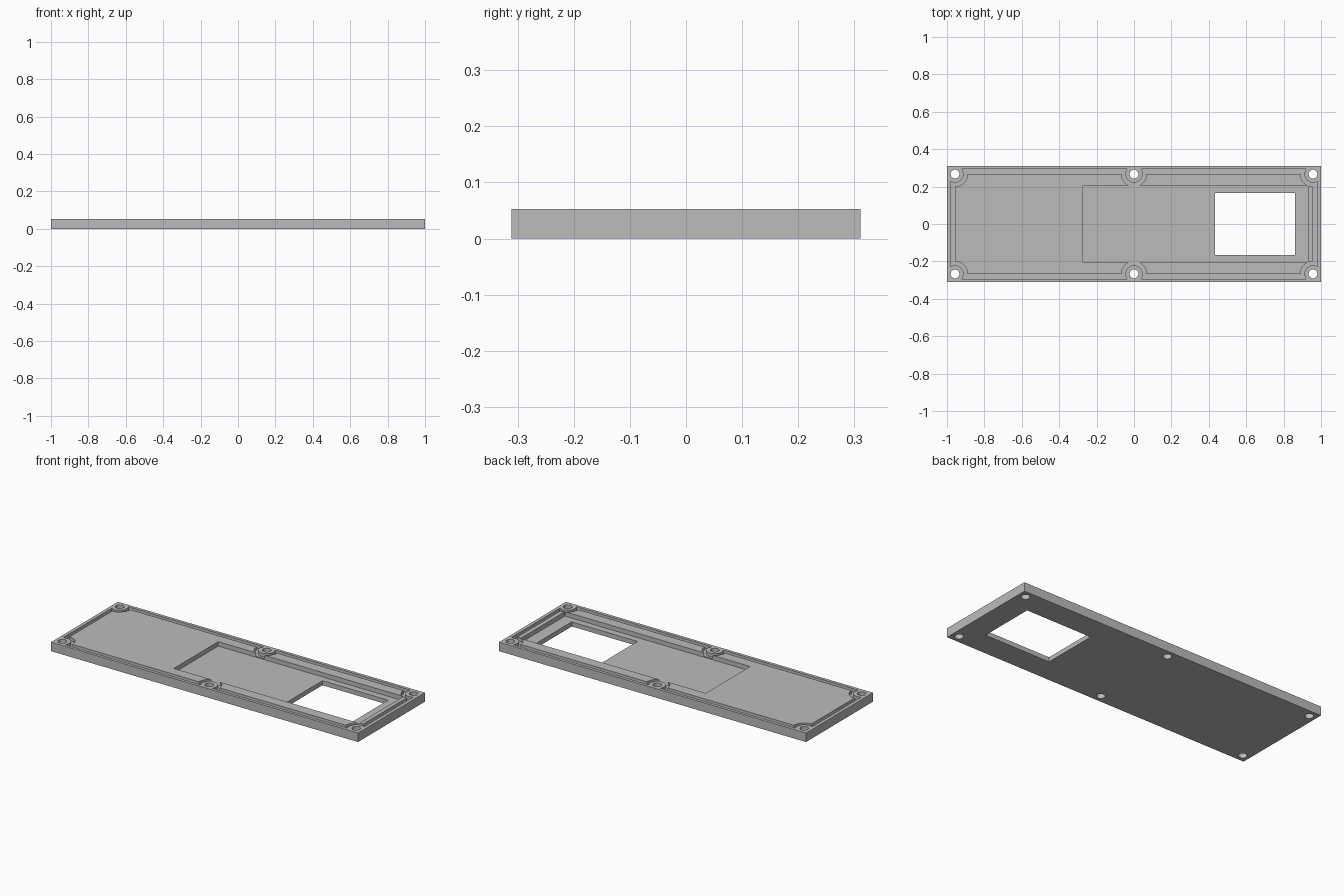
import bpy, bmesh
from math import pi, acos, asin, sin, cos

if "Cube" in bpy.data.objects:
    bpy.data.objects.remove(bpy.data.objects["Cube"], do_unlink=True)

HEIGHT = 0.053
HOLE_X, HOLE_Y = 0.957, 0.267

grey = bpy.data.materials.new("plain grey")
grey.use_nodes = True
grey.diffuse_color = (0.5, 0.5, 0.5, 1)
grey.node_tree.nodes["Principled BSDF"].inputs["Base Color"].default_value = (0.5, 0.5, 0.5, 1)


def finish(bm, name):
    bmesh.ops.recalc_face_normals(bm, faces=bm.faces)
    mesh = bpy.data.meshes.new(name)
    bm.to_mesh(mesh)
    bm.free()
    mesh.materials.append(grey)
    obj = bpy.data.objects.new(name, mesh)
    bpy.context.collection.objects.link(obj)
    return obj


def block(name, x0, x1, y, z0, z1):
    """Box from x0 to x1 and z0 to z1, symmetric in y."""
    bm = bmesh.new()
    bmesh.ops.create_cube(bm, size=1)
    for v in bm.verts:
        v.co = (x1 if v.co.x > 0 else x0, y if v.co.y > 0 else -y, z1 if v.co.z > 0 else z0)
    return finish(bm, name)


def outline(hx, hy, r, steps=12):
    """Rectangle that curves inward around the six screw holes."""
    dy = asin((hy - HOLE_Y) / r)
    arcs = [(HOLE_X, -acos((hx - HOLE_X) / r), -pi - dy), (0, dy, -pi / 2)]
    quarter = []
    for cx, a, b in arcs:
        for i in range(steps + 1):
            t = a + (b - a) * i / steps
            quarter.append((cx + r * cos(t), HOLE_Y + r * sin(t)))
    half = quarter + [(-x, y) for x, y in reversed(quarter[:-1])]
    return half + [(-x, -y) for x, y in half]


def groove_ring(z0, z1):
    """Closed ring filling the seal groove."""
    bm = bmesh.new()
    outer, inner = outline(0.98, 0.293, 0.046), outline(0.958, 0.268, 0.067)
    loops = [[bm.verts.new((x, y, z)) for x, y in pts]
             for pts, z in ((outer, z0), (outer, z1), (inner, z1), (inner, z0))]
    n = len(outer)
    for k in range(4):
        a, b = loops[k], loops[(k + 1) % 4]
        for i in range(n):
            j = (i + 1) % n
            bm.faces.new((a[i], a[j], b[j], b[i]))
    return finish(bm, "groove_cutter")


def hole(x, y):
    bm = bmesh.new()
    bmesh.ops.create_cone(bm, cap_ends=True, segments=32, radius1=0.0235, radius2=0.0235, depth=0.3)
    bmesh.ops.translate(bm, verts=bm.verts, vec=(x, y, 0))
    return finish(bm, "hole_cutter")


# Plate, then the groove, pocket, window and screw holes cut into it
plate = block("cover_plate", -1, 1, 0.311, 0, HEIGHT)
cutters = [
    groove_ring(HEIGHT - 0.02, HEIGHT + 0.05),
    block("pocket_cutter", -0.273, 0.933, 0.206, HEIGHT - 0.026, HEIGHT + 0.05),
    block("window_cutter", 0.433, 0.861, 0.167, -0.1, 0.1),
]
cutters += [hole(x, y) for x in (-HOLE_X, 0, HOLE_X) for y in (-HOLE_Y, HOLE_Y)]

bpy.context.view_layer.objects.active = plate
for cutter in cutters:
    mod = plate.modifiers.new("cut", "BOOLEAN")
    mod.operation = "DIFFERENCE"
    mod.solver = "EXACT"
    mod.object = cutter
    bpy.ops.object.modifier_apply(modifier=mod.name)
    bpy.data.objects.remove(cutter, do_unlink=True)

# Smooth the round walls, keep the edges sharp
bpy.ops.object.select_all(action="DESELECT")
plate.select_set(True)
bpy.ops.object.shade_smooth_by_angle(angle=pi / 6)
